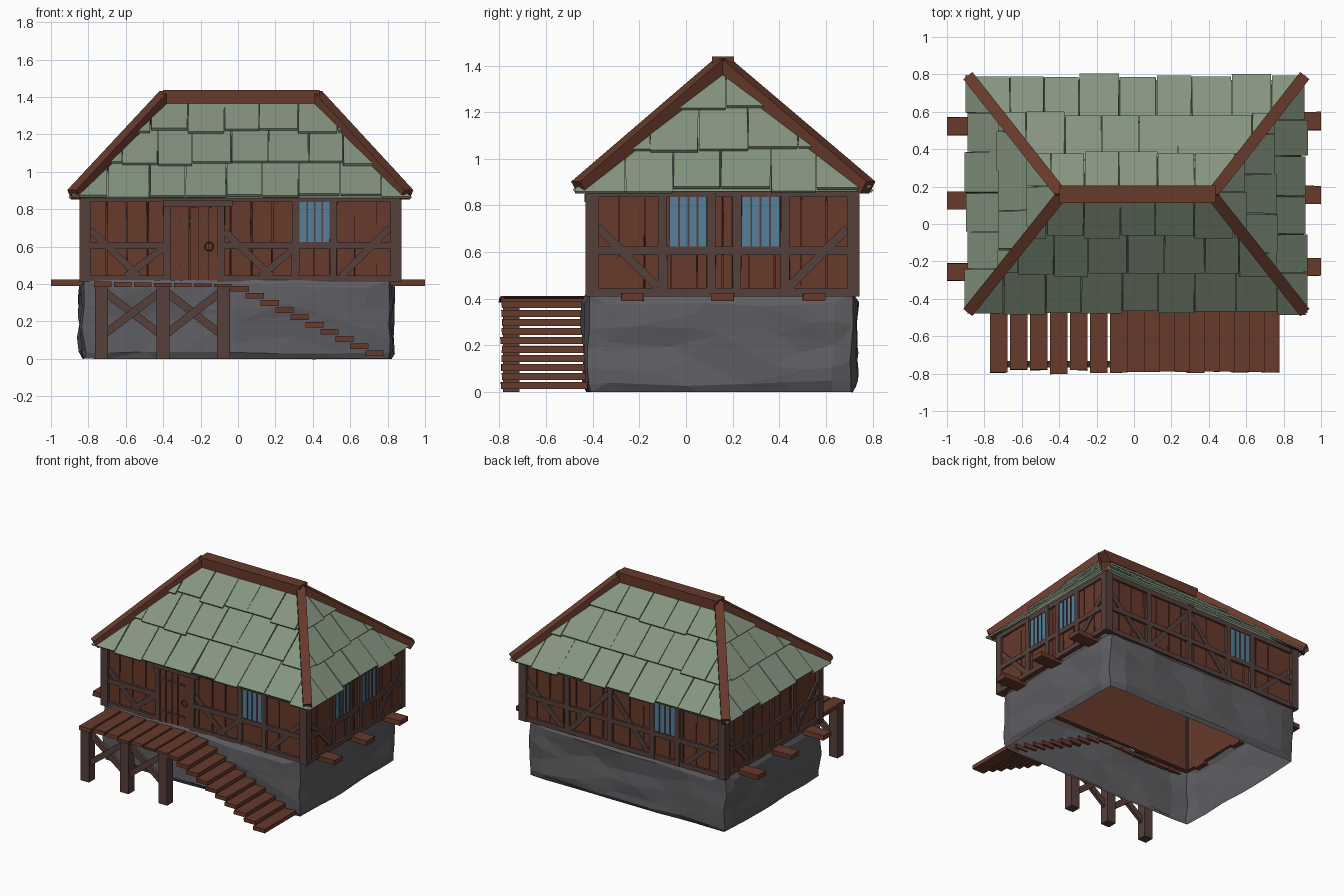
import bpy, bmesh, math, random
from mathutils import Vector, Matrix, noise

random.seed(4)
if "Cube" in bpy.data.objects:
    bpy.data.objects.remove(bpy.data.objects["Cube"])


def material(name, rgb):
    m = bpy.data.materials.new(name)
    m.use_nodes = True
    m.diffuse_color = (*rgb, 1)
    m.node_tree.nodes["Principled BSDF"].inputs["Base Color"].default_value = (*rgb, 1)
    return m


WOOD = material("red_brown_wood", (0.135, 0.042, 0.024))
FRAME = material("dark_timber", (0.092, 0.05, 0.043))
STONE = material("grey_stone", (0.112, 0.112, 0.124))
ROOF = material("green_shingle", (0.235, 0.3, 0.215))
GLASS = material("blue_glass", (0.09, 0.215, 0.33))
X, Y, Z = Vector((1, 0, 0)), Vector((0, 1, 0)), Vector((0, 0, 1))


def finish(name, bm, mat):
    me = bpy.data.meshes.new(name)
    bm.to_mesh(me)
    bm.free()
    me.materials.append(mat)
    ob = bpy.data.objects.new(name, me)
    bpy.context.collection.objects.link(ob)
    return ob


def beam(bm, a, b, width, thick, normal, wobble=0):
    """Bar from a to b; thick is measured along normal, width across it."""
    a, b = Vector(a), Vector(b)
    d = b - a
    side = normal.cross(d).normalized()
    up = d.cross(side).normalized()
    m = Matrix((d, side * width, up * thick)).transposed().to_4x4()
    m.translation = (a + b) / 2
    for v in bmesh.ops.create_cube(bm, size=1, matrix=m)["verts"]:
        v.co += side * random.uniform(-wobble, wobble)


def box(bm, x0, x1, y0, y1, z0, z1, wobble=0):
    yc, zc = (y0 + y1) / 2, (z0 + z1) / 2
    beam(bm, (x0, yc, zc), (x1, yc, zc), y1 - y0, z1 - z0, Z, wobble)


# Stone foundation: open rough shell, broken into facets
SX, SY, SH = (-0.845, 0.83), (-0.435, 0.73), 0.42
bm = bmesh.new()
bmesh.ops.create_cube(bm, size=1)
bmesh.ops.subdivide_edges(bm, edges=bm.edges[:], cuts=11, use_grid_fill=True)
bmesh.ops.delete(bm, geom=[f for f in bm.faces if abs(f.normal.z) > 0.9], context="FACES")
for v in bm.verts:
    c = v.co.copy()
    rim = sum(abs(k) > 0.49 for k in c) > 1
    p = Vector((SX[0] + (c.x + 0.5) * (SX[1] - SX[0]),
                SY[0] + (c.y + 0.5) * (SY[1] - SY[0]), (c.z + 0.5) * SH))
    bump = noise.noise_vector(Vector((p.x * 3, p.y * 3, p.z * 7))) * 0.022
    if rim:
        p.x -= math.copysign(0.018, c.x) * (abs(c.x) > 0.49)
        p.y -= math.copysign(0.018, c.y) * (abs(c.y) > 0.49)
    p += Vector((bump.x, bump.y, bump.z * (abs(c.z) < 0.49)))
    v.co = p
stone = finish("stone_foundation", bm, STONE)
dec = stone.modifiers.new("facets", "DECIMATE")
dec.ratio = 0.3

# Walls: each has a lookup from (along, height, depth) to a point
XL, XR, YF, YB, ZB, ZT = -0.845, 0.88, -0.43, 0.745, 0.41, 0.87
RAIL = 0.605
WALLS = {
    "front": dict(at=lambda u, z, d: (u, YF + d, z), n=-Y, span=(XL, XR),
                  posts=(-0.38, -0.09, 0.31, 0.51),
                  braces=((-0.79, 0.69, -0.53, 0.44), (-0.6, 0.44, -0.4, 0.59),
                          (-0.07, 0.68, 0.18, 0.44), (0.12, 0.44, 0.3, 0.59),
                          (0.55, 0.44, 0.81, 0.7)),
                  windows=((0.33, 0.49),)),
    "back": dict(at=lambda u, z, d: (u, YB - d, z), n=Y, span=(XL, XR),
                 posts=(-0.44, -0.23, 0.12, 0.48),
                 braces=((-0.79, 0.7, -0.5, 0.44), (-0.2, 0.44, 0.1, 0.8),
                         (0.14, 0.8, 0.46, 0.44), (0.52, 0.44, 0.82, 0.72)),
                 windows=((-0.42, -0.25),)),
    "right": dict(at=lambda u, z, d: (XR - d, u, z), n=X, span=(YF, YB),
                  posts=(-0.1, 0.108, 0.218, 0.425),
                  braces=((-0.38, 0.71, -0.12, 0.45), (0.69, 0.7, 0.44, 0.45)),
                  windows=((-0.07, 0.09), (0.24, 0.4))),
    "left": dict(at=lambda u, z, d: (XL + d, u, z), n=-X, span=(YF, YB),
                 posts=(-0.1, 0.16, 0.42),
                 braces=((-0.38, 0.71, -0.12, 0.45), (0.69, 0.7, 0.44, 0.45)),
                 windows=()),
}
DOOR = (-0.36, -0.11)

for side, w in WALLS.items():
    at, n, (lo, hi) = w["at"], w["n"], w["span"]
    # Backing board with uneven vertical boards over it
    bm = bmesh.new()
    mid = (ZB + ZT) / 2
    beam(bm, at(lo + 0.03, mid, 0.038), at(hi - 0.03, mid, 0.038), ZT - ZB, 0.01, n)
    count = round((hi - lo) / 0.115)
    step = (hi - lo - 0.06) / count
    for i in range(count):
        u = lo + 0.03 + (i + 0.5) * step
        d = 0.029 + random.uniform(-0.003, 0.003)
        beam(bm, at(u, ZB, d), at(u, ZT, d), step - 0.006, 0.012, n, 0.004)
    finish(side + "_wall_boards", bm, WOOD)

    # Timber frame: posts, rails, braces
    bm = bmesh.new()
    for u in w["posts"]:
        beam(bm, at(u, ZB, 0.022), at(u, ZT, 0.022), 0.04, 0.03, n, 0.003)
    for z in (0.428, RAIL, 0.855):
        cuts = [(lo, hi)]
        if side == "front" and z < 0.8:
            cuts = [(lo, DOOR[0]), (DOOR[1], hi)]
        for a, b in cuts:
            beam(bm, at(a + 0.03, z, 0.023), at(b - 0.02 * (b == hi), z, 0.023), 0.036, 0.03, n)
    for u0, z0, u1, z1 in w["braces"]:
        beam(bm, at(u0, z0, 0.025), at(u1, z1, 0.025), 0.036, 0.026, n)
    finish(side + "_timber_frame", bm, FRAME)

    # Barred windows
    if w["windows"]:
        glass, bars = bmesh.new(), bmesh.new()
        for a, b in w["windows"]:
            c = (a + b) / 2
            beam(glass, at(c, 0.624, 0.017), at(c, 0.845, 0.017), b - a, 0.006, n)
            for k in range(1, 4):
                u = a + (b - a) * k / 4
                beam(bars, at(u, 0.624, 0.012), at(u, 0.845, 0.012), 0.008, 0.008, n)
        finish(side + "_window_glass", glass, GLASS)
        finish(side + "_window_bars", bars, FRAME)

# Corner posts
bm = bmesh.new()
for x in (XL + 0.027, XR - 0.035):
    for y in (YF + 0.027, YB - 0.027):
        beam(bm, (x, y, ZB), (x, y, ZT), 0.054, 0.06, X)
finish("corner_posts", bm, FRAME)

# Door with boards, lintel and ring handle
bm = bmesh.new()
step = (DOOR[1] - DOOR[0]) / 5
for i in range(5):
    u = DOOR[0] + (i + 0.5) * step
    d = YF + 0.02 + 0.003 * (i % 2)
    beam(bm, (u, d, 0.415), (u, d, 0.81), step - 0.005, 0.012, -Y)
finish("door_boards", bm, WOOD)
bm = bmesh.new()
box(bm, -0.4, -0.03, YF - 0.005, YF + 0.03, 0.815, 0.85)
for z in (0.49, 0.73):
    box(bm, DOOR[0], DOOR[1] - 0.04, YF + 0.009, YF + 0.02, z, z + 0.012)
finish("door_lintel_and_hinges", bm, FRAME)
bpy.ops.mesh.primitive_torus_add(major_radius=0.022, minor_radius=0.004, major_segments=12,
                                 minor_segments=4, location=(-0.155, YF + 0.012, 0.6),
                                 rotation=(math.pi / 2, 0, 0))
bpy.context.object.name = "door_ring"
bpy.context.object.data.materials.append(FRAME)

# Floor beams poking out of both ends
bm = bmesh.new()
for y in (-0.23, 0.155, 0.55):
    box(bm, 0.8, 1.0, y - 0.048, y + 0.048, 0.39, 0.425, 0.003)
    box(bm, -1.0, -0.8, y - 0.075, y + 0.02, 0.39, 0.425, 0.003)
finish("floor_beam_ends", bm, WOOD)

# Hipped roof: shell and overlapping shingles clipped along the hips
EZ, RZ = 0.86, 1.385
corners = [Vector(c) for c in ((-0.87, -0.45, EZ), (0.895, -0.45, EZ),
                               (0.895, 0.77, EZ), (-0.87, 0.77, EZ))]
ridge_l, ridge_r = Vector((-0.385, 0.157, RZ)), Vector((0.415, 0.157, RZ))
tops = [ridge_l, ridge_r, ridge_r, ridge_l]
shell = bmesh.new()
for i, side in enumerate(("front", "right", "back", "left")):
    A, B, RA, RB = corners[i], corners[(i + 1) % 4], tops[i], tops[(i + 1) % 4]
    pts = [A, B, RB] + ([RA] if RA != RB else [])
    shell.faces.new([shell.verts.new(p) for p in pts])
    u = (B - A).normalized()
    slope = (RA - A) - u * (RA - A).dot(u)
    v, n, length = slope.normalized(), u.cross(slope).normalized(), (B - A).length
    bm = bmesh.new()
    row = slope.length / 3
    for r in range(3):
        pos = -0.1 * (r % 2) - 0.03
        while pos < length:
            wide = random.uniform(0.18, 0.225)
            c = A + u * (pos + wide / 2)
            low = r * row - random.choice((0.0, 0.0, 0.012, 0.022))
            lift = random.uniform(0.017, 0.023)
            beam(bm, c + v * low + n * lift, c + v * min((r + 1) * row + 0.03, slope.length) + n * 0.002,
                 wide - 0.005, 0.014, n, 0.003)
            pos += wide
    for p, top, sign in ((A, RA, -1), (B, RB, 1)):
        no = (top - p).cross(Z).normalized()
        no *= sign * math.copysign(1, no.dot(u))
        bmesh.ops.bisect_plane(bm, geom=bm.verts[:] + bm.edges[:] + bm.faces[:],
                               plane_co=p, plane_no=no, clear_outer=True)
    finish(side + "_shingles", bm, ROOF)
finish("roof_shell", shell, ROOF)

# Ridge and hip beams
bm = bmesh.new()
box(bm, -0.4, 0.435, 0.112, 0.205, 1.365, 1.438)
for c, t in zip(corners, tops):
    out = (c - t).normalized() * 0.015
    beam(bm, c + out + Z * 0.025, t + Z * 0.02, 0.062, 0.062, Z)
finish("ridge_and_hip_beams", bm, WOOD)

# Porch deck and stair treads
bm = bmesh.new()
for i in range(7):
    x = -0.77 + i * 0.107
    y = random.uniform(-0.01, 0.01)
    box(bm, x, x + 0.094, -0.79 + y, -0.42, 0.383, 0.412 - 0.002 * i, 0.004)
finish("porch_deck", bm, WOOD)
bm = bmesh.new()
for i in range(10):
    x, z = -0.04 + i * 0.08, 0.36 - i * 0.0385
    y = random.uniform(-0.006, 0.006)
    box(bm, x, x + 0.098, -0.793 + y, -0.42, z, z + 0.03, 0.003)
finish("stair_treads", bm, WOOD)

# Porch posts with crossed braces
bm = bmesh.new()
posts = (-0.73, -0.4, -0.077)
for x in posts:
    box(bm, x - 0.035, x + 0.035, -0.785, -0.715, 0, 0.385)
for a, b in zip(posts, posts[1:]):
    beam(bm, (a, -0.755, 0.12), (b, -0.755, 0.37), 0.042, 0.024, -Y)
    beam(bm, (a, -0.745, 0.37), (b, -0.745, 0.12), 0.042, 0.024, -Y)
finish("porch_posts_and_braces", bm, FRAME)
